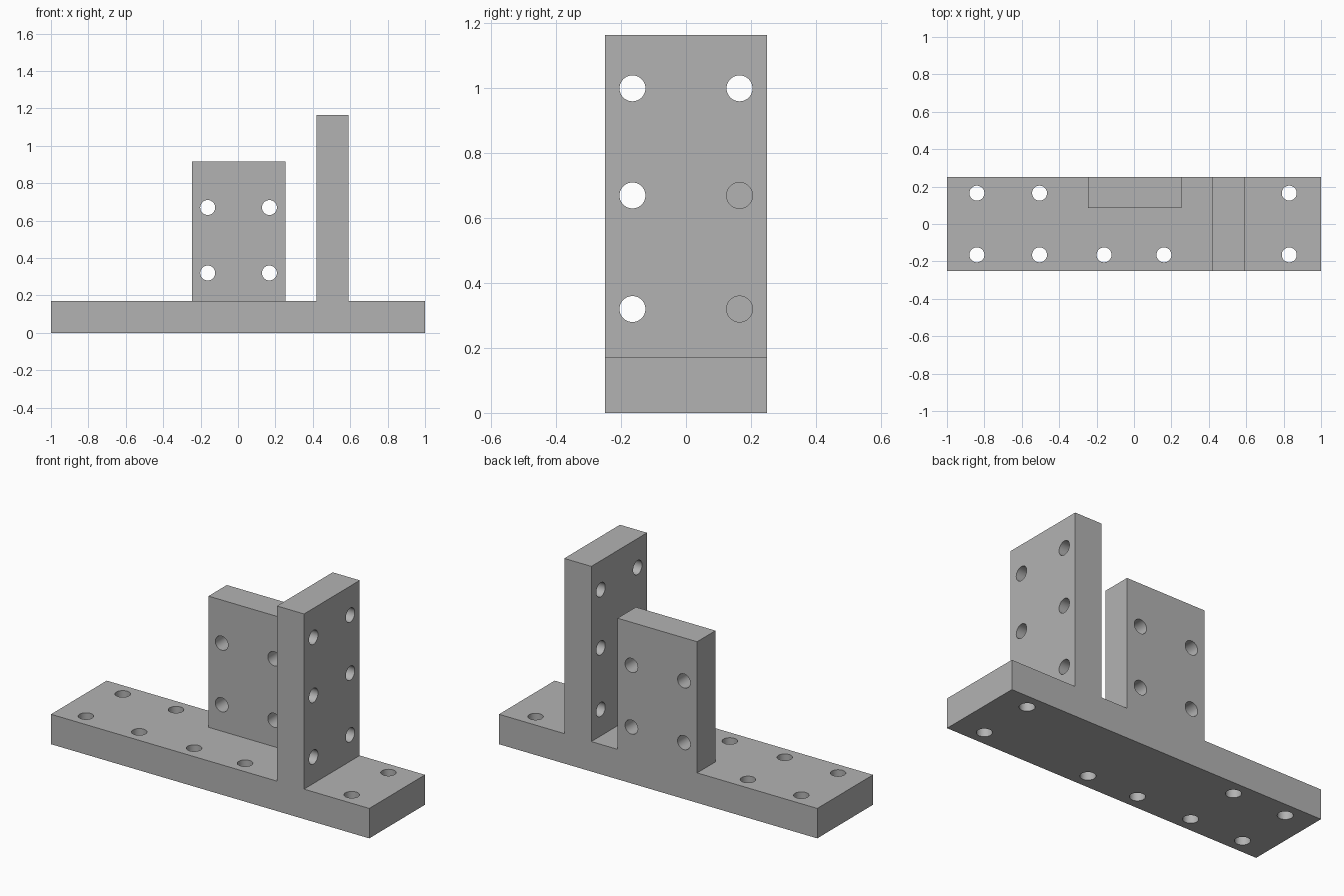
import bpy
import bmesh
from math import pi, radians
from mathutils import Matrix, Vector

cube = bpy.data.objects.get("Cube")
if cube:
    bpy.data.objects.remove(cube, do_unlink=True)

grey = bpy.data.materials.new("plain grey")
grey.use_nodes = True
colour = (0.45, 0.45, 0.45, 1)
grey.diffuse_color = colour
grey.node_tree.nodes["Principled BSDF"].inputs["Base Color"].default_value = colour

HOLE_RADIUS = 0.04
TURN = {"X": Matrix.Rotation(pi / 2, 4, "Y"),
        "Y": Matrix.Rotation(pi / 2, 4, "X"),
        "Z": Matrix.Identity(4)}


def make_object(name, bm):
    mesh = bpy.data.meshes.new(name)
    bm.to_mesh(mesh)
    bm.free()
    mesh.materials.append(grey)
    obj = bpy.data.objects.new(name, mesh)
    bpy.context.collection.objects.link(obj)
    return obj


def drilled_plate(name, low, high, axis, holes):
    """Box between two corners, with round through holes along one axis."""
    low, high = Vector(low), Vector(high)
    bm = bmesh.new()
    bmesh.ops.create_cube(bm, size=1, matrix=Matrix.Translation((low + high) / 2)
                          @ Matrix.Diagonal((high - low).to_4d()))
    plate = make_object(name, bm)

    bm = bmesh.new()
    for centre in holes:
        bmesh.ops.create_cone(bm, cap_ends=True, segments=40, depth=0.4,
                              radius1=HOLE_RADIUS, radius2=HOLE_RADIUS,
                              matrix=Matrix.Translation(centre) @ TURN[axis])
    cutter = make_object(name + "_drill", bm)
    cutter.hide_render = True

    cut = plate.modifiers.new("holes", "BOOLEAN")
    cut.operation = "DIFFERENCE"
    cut.solver = "EXACT"
    cut.object = cutter
    bpy.ops.object.select_all(action="DESELECT")
    plate.select_set(True)
    bpy.context.view_layer.objects.active = plate
    bpy.ops.object.modifier_apply(modifier=cut.name)
    bpy.data.objects.remove(cutter, do_unlink=True)
    bpy.ops.object.shade_smooth_by_angle(angle=radians(30))
    return plate


SIDES = (-0.165, 0.165)

# Long base, with paired holes and two single holes in front of the back plate
base_holes = [(x, y, 0.085) for x in (-0.84, -0.505, 0.83) for y in SIDES]
base_holes += [(x, -0.165, 0.085) for x in (-0.16, 0.16)]
drilled_plate("base_plate", (-1, -0.25, 0), (1, 0.25, 0.17), "Z", base_holes)

# Short upright plate along the back edge
drilled_plate("back_plate", (-0.245, 0.085, 0.17), (0.255, 0.25, 0.915), "Y",
              [(x, 0.168, z) for x in (-0.162, 0.168) for z in (0.32, 0.67)])

# Tall upright plate across the base
drilled_plate("cross_plate", (0.42, -0.25, 0.17), (0.59, 0.25, 1.165), "X",
              [(0.505, y, z) for y in SIDES for z in (0.32, 0.67, 1.0)])
